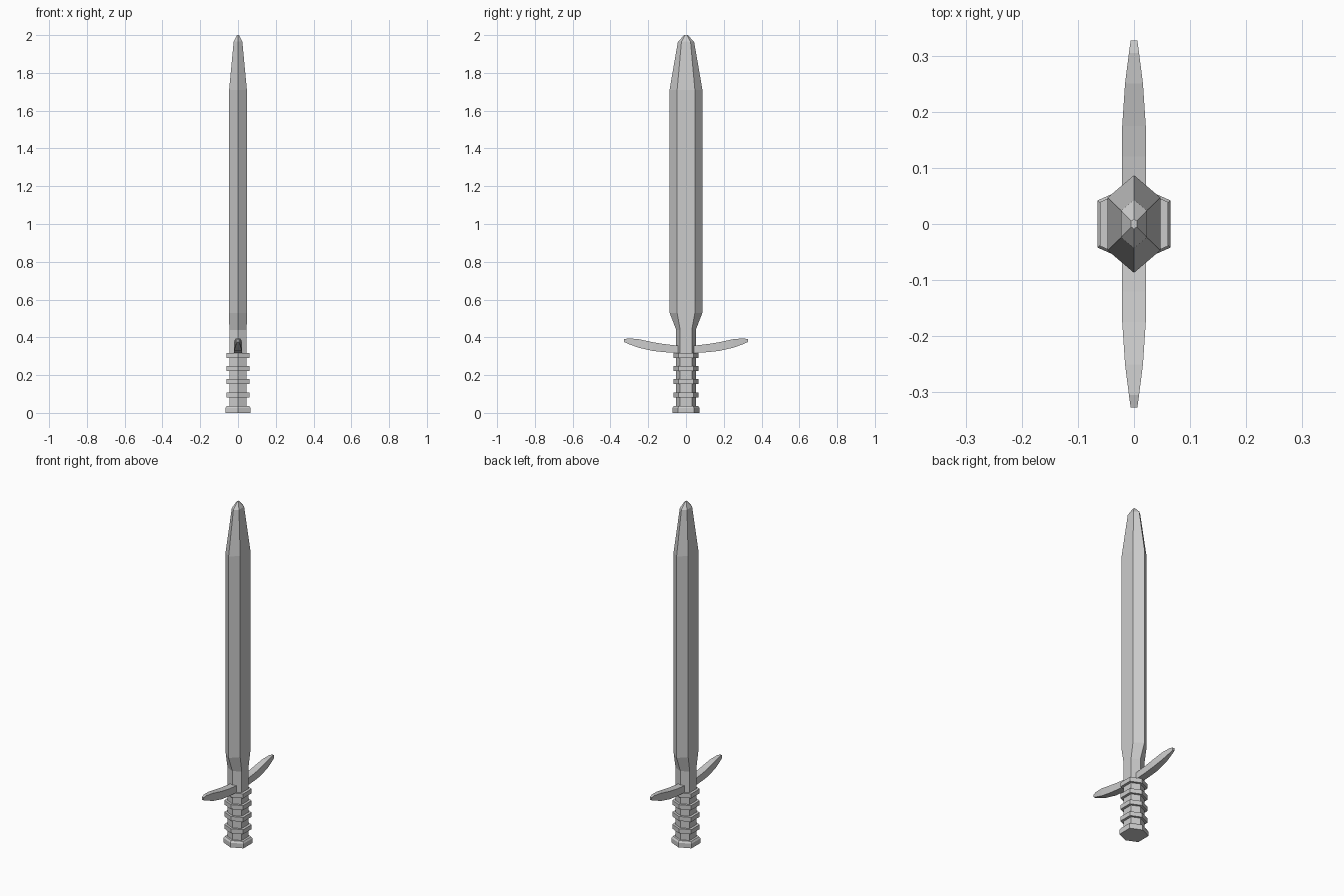
import bpy, bmesh

if "Cube" in bpy.data.objects:
    bpy.data.objects.remove(bpy.data.objects["Cube"])


def loft(name, sections):
    """Skin a list of matching closed cross-sections and cap both ends."""
    bm = bmesh.new()
    rings = [[bm.verts.new(p) for p in s] for s in sections]
    n = len(rings[0])
    for a, b in zip(rings, rings[1:]):
        for i in range(n):
            j = (i + 1) % n
            bm.faces.new((a[i], a[j], b[j], b[i]))
    bm.faces.new(rings[0])
    bm.faces.new(rings[-1])
    bmesh.ops.recalc_face_normals(bm, faces=bm.faces[:])
    mesh = bpy.data.meshes.new(name)
    bm.to_mesh(mesh)
    bm.free()
    ob = bpy.data.objects.new(name, mesh)
    bpy.context.collection.objects.link(ob)
    return ob


def hexagon(z, hx, hy, flat):
    """Hexagon with its points on y and flat sides facing x."""
    return [(0, hy, z), (-hx, flat, z), (-hx, -flat, z),
            (0, -hy, z), (hx, -flat, z), (hx, flat, z)]


# Blade with narrow neck, long straight body and two-step point
loft("blade", [hexagon(*s) for s in (
    (0.31, 0.046, 0.052, 0.031),
    (0.44, 0.046, 0.052, 0.031),
    (0.53, 0.047, 0.087, 0.047),
    (1.71, 0.047, 0.087, 0.047),
    (1.965, 0.023, 0.043, 0.024),
    (2.0, 0.005, 0.009, 0.005))])

# Grip core
loft("grip", [hexagon(z, 0.046, 0.052, 0.031) for z in (0.02, 0.312)])

# Grip rings
for i, z in enumerate((0.081, 0.153, 0.222, 0.291)):
    loft(f"grip_ring_{i + 1}",
         [hexagon(h, 0.061, 0.066, 0.039) for h in (z, z + 0.026)])

# Pommel with chamfered top
loft("pommel", [hexagon(*s) for s in (
    (0.0, 0.065, 0.071, 0.042),
    (0.027, 0.065, 0.071, 0.042),
    (0.037, 0.059, 0.064, 0.037))])

# Upswept crossguard arms: y, bottom z, top z, half width
arm = ((0.02, 0.318, 0.356, 0.021), (0.06, 0.318, 0.358, 0.021),
       (0.12, 0.322, 0.365, 0.021), (0.175, 0.328, 0.374, 0.021),
       (0.25, 0.345, 0.390, 0.016), (0.305, 0.365, 0.395, 0.009),
       (0.327, 0.375, 0.390, 0.006))
for side, label in ((1, "back"), (-1, "front")):
    loft(f"guard_arm_{label}",
         [[(-w, side * y, lo), (w, side * y, lo),
           (w, side * y, hi), (-w, side * y, hi)] for y, lo, hi, w in arm])
